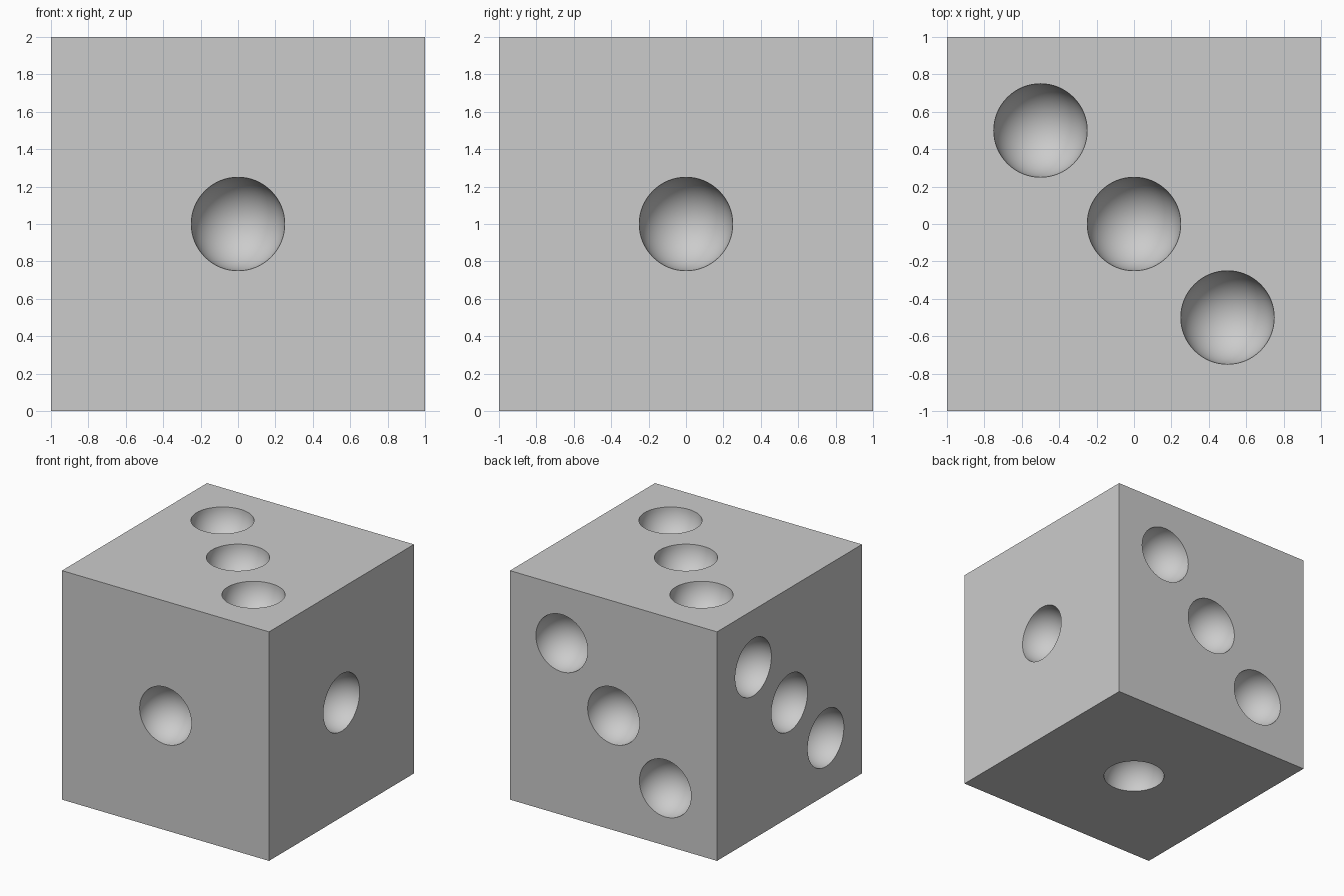
import bpy
import math
from mathutils import Vector

if "Cube" in bpy.data.objects:
    bpy.data.objects.remove(bpy.data.objects["Cube"], do_unlink=True)

PIP_RADIUS = 0.25
CENTRE = Vector((0, 0, 1))

grey = bpy.data.materials.new("light grey")
grey.use_nodes = True
colour = (0.6, 0.6, 0.6, 1)
grey.diffuse_color = colour
grey.node_tree.nodes["Principled BSDF"].inputs["Base Color"].default_value = colour

# Cube body
bpy.ops.mesh.primitive_cube_add(size=2, location=CENTRE)
die = bpy.context.object
die.name = "die_body"
die.data.materials.append(grey)

# Face normal and the step between its pips (None means a single pip)
faces = [
    ((0, -1, 0), None),              # front
    ((1, 0, 0), None),               # +x side
    ((0, 0, -1), None),              # bottom
    ((0, 0, 1), (0.5, -0.5, 0)),     # top
    ((0, 1, 0), (0.5, 0, 0.5)),      # back
    ((-1, 0, 0), (0, 0.5, 0.5)),     # -x side
]

# Hemispherical pips, each cut by a sphere centred on the face
cutters = []
for normal, step in faces:
    n = Vector(normal)
    turn = n.to_track_quat("Z", "Y").to_euler()
    for k in ((-1, 0, 1) if step else (0,)):
        offset = Vector(step) * k if step else Vector()
        bpy.ops.mesh.primitive_uv_sphere_add(
            segments=64, ring_count=32, radius=PIP_RADIUS,
            location=CENTRE + n + offset, rotation=turn)
        cutter = bpy.context.object
        cutter.name = "pip_cutter"
        cutter.hide_render = True
        cutter.data.materials.append(grey)
        cutters.append(cutter)
        cut = die.modifiers.new("pip", "BOOLEAN")
        cut.operation = "DIFFERENCE"
        cut.solver = "EXACT"
        cut.object = cutter

# Apply the cuts and drop the cutters
bpy.ops.object.select_all(action="DESELECT")
die.select_set(True)
bpy.context.view_layer.objects.active = die
for name in [m.name for m in die.modifiers]:
    bpy.ops.object.modifier_apply(modifier=name)
for cutter in cutters:
    bpy.data.objects.remove(cutter, do_unlink=True)

# Smooth hollows with crisp rims and edges
bpy.ops.object.shade_smooth_by_angle(angle=math.radians(30))
